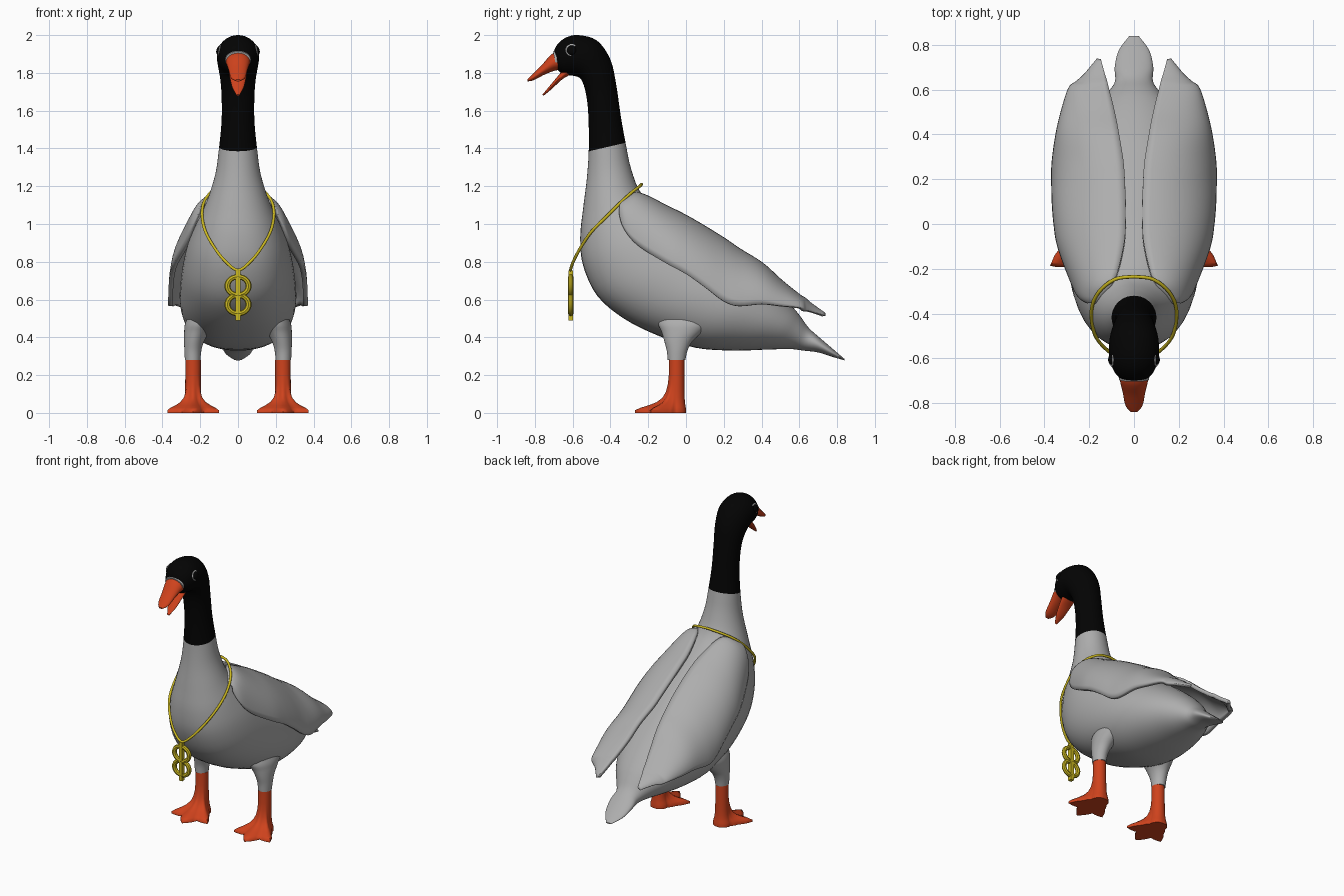
import bpy, bmesh, math
from mathutils import Vector

if "Cube" in bpy.data.objects:
    bpy.data.objects.remove(bpy.data.objects["Cube"])


def material(name, rgb):
    m = bpy.data.materials.new(name)
    m.diffuse_color = (*rgb, 1)
    m.use_nodes = True
    m.node_tree.nodes["Principled BSDF"].inputs["Base Color"].default_value = m.diffuse_color
    return m


GREY = material("grey", (0.42, 0.42, 0.42))
BLACK = material("black", (0.001, 0.001, 0.001))
ORANGE = material("orange", (0.62, 0.055, 0.012))
GOLD = material("gold", (0.6, 0.48, 0.015))


def smooth_rows(rows, n):
    """Catmull-Rom interpolation through rows of numbers, n steps per span."""
    out = []
    for i in range(len(rows) - 1):
        a, b, c, d = (rows[max(i - 1, 0)], rows[i], rows[i + 1],
                      rows[min(i + 2, len(rows) - 1)])
        for k in range(n):
            t = k / n
            out.append([0.5 * (2 * q + (r - p) * t + (2 * p - 5 * q + 4 * r - s) * t * t
                               + (3 * q - p - 3 * r + s) * t ** 3)
                        for p, q, r, s in zip(a, b, c, d)])
    return out + [list(rows[-1])]


def finish(ob, mat=GREY, mirror=False, angle=40):
    ob.data.materials.append(mat)
    bpy.ops.object.select_all(action='DESELECT')
    bpy.context.view_layer.objects.active = ob
    ob.select_set(True)
    bpy.ops.object.shade_smooth_by_angle(angle=math.radians(angle))
    if mirror:
        ob.modifiers.new("mirror", 'MIRROR')
    return ob


def loft(name, rings, mat=GREY, mirror=False, closed=True, thickness=0, angle=40):
    """Skin a list of point rings; closed rings get end caps."""
    bm = bmesh.new()
    vs = [[bm.verts.new(p) for p in ring] for ring in rings]
    n = len(vs[0])
    for a, b in zip(vs, vs[1:]):
        for i in range(n if closed else n - 1):
            j = (i + 1) % n
            bm.faces.new((a[i], a[j], b[j], b[i]))
    if closed:
        bm.faces.new(vs[0])
        bm.faces.new(vs[-1])
    bmesh.ops.recalc_face_normals(bm, faces=bm.faces)
    me = bpy.data.meshes.new(name)
    bm.to_mesh(me)
    bm.free()
    ob = bpy.data.objects.new(name, me)
    bpy.context.collection.objects.link(ob)
    if thickness:
        s = ob.modifiers.new("thickness", 'SOLIDIFY')
        s.thickness, s.offset = thickness, 0
    return finish(ob, mat, mirror, angle)


def section_rings(rows, seg=40):
    """Rows of (upper y, upper z, lower y, lower z, half width) to ovals.
    Wide sections get a slightly fuller underside."""
    rings = []
    for y1, z1, y2, z2, w in rows:
        up, lo = Vector((0, y1, z1)), Vector((0, y2, z2))
        mid, half = (up + lo) / 2, (up - lo) / 2
        full = 1 - .2 * min(1, max(0, (w - .13) / .17))
        ring = []
        for t in (2 * math.pi * i / seg for i in range(seg)):
            c, s = math.cos(t), math.sin(t)
            x = math.copysign(abs(s) ** (full if c < 0 else 1), s)
            ring.append(mid + half * c + Vector((w * x, 0, 0)))
        rings.append(ring)
    return rings


# Head, neck, body and tail: one continuous skin split at the colour line
sections = [
    (-.70, 1.91, -.69, 1.83, .05), (-.685, 1.945, -.655, 1.795, .08),
    (-.64, 1.985, -.60, 1.785, .105), (-.57, 2.0, -.565, 1.775, .112),
    (-.47, 1.97, -.545, 1.745, .108), (-.40, 1.87, -.53, 1.69, .095),
    (-.37, 1.74, -.52, 1.62, .087), (-.345, 1.57, -.515, 1.52, .087),
    (-.32, 1.43, -.515, 1.385, .10), (-.29, 1.29, -.525, 1.24, .12),
    (-.235, 1.16, -.545, 1.08, .165), (-.12, 1.07, -.56, .93, .22),
    (0, 1.0, -.545, .78, .265), (.10, .93, -.47, .62, .292),
    (.20, .86, -.33, .50, .305), (.30, .785, -.15, .41, .308),
    (.40, .71, .05, .345, .29), (.50, .625, .25, .33, .24),
    (.57, .555, .42, .335, .18), (.61, .505, .55, .338, .12),
    (.65, .45, .62, .33, .085), (.70, .405, .70, .32, .086),
    (.77, .345, .78, .295, .068), (.84, .285, .84, .278, .02)]
STEP = 4
skin = section_rings(smooth_rows(sections, STEP))
loft("head_and_neck", skin[:8 * STEP + 1], BLACK)
loft("body_and_tail", skin[8 * STEP:])

# Open beak with a pale band at its root
band = [(-.66, 1.94, -.64, 1.81, .072), (-.704, 1.913, -.685, 1.825, .067)]
upper = [(-.655, 1.925, -.62, 1.80, .068), (-.71, 1.90, -.675, 1.815, .064),
         (-.765, 1.84, -.74, 1.795, .05), (-.815, 1.79, -.805, 1.762, .038),
         (-.84, 1.765, -.838, 1.755, .014)]
lower = [(-.635, 1.835, -.615, 1.79, .05), (-.685, 1.775, -.66, 1.762, .042),
         (-.725, 1.727, -.708, 1.717, .03), (-.76, 1.685, -.755, 1.678, .008)]
loft("beak_band", section_rings(band, 24))
loft("upper_beak", section_rings(smooth_rows(upper, 4), 24), ORANGE)
loft("lower_beak", section_rings(smooth_rows(lower, 4), 24), ORANGE)

# Eyes with pale rims
bpy.ops.mesh.primitive_uv_sphere_add(segments=20, ring_count=12, radius=.026)
eye = bpy.context.object
eye.name = "eyes"
bpy.ops.mesh.primitive_torus_add(major_radius=.027, minor_radius=.006,
                                 major_segments=24, minor_segments=8)
rim = bpy.context.object
rim.name = "eye_rims"
for ob, mat in ((eye, BLACK), (rim, GREY)):
    for v in ob.data.vertices:
        x, y, z = v.co
        v.co = (.099 + z * .6 - y * .2, -.605 + x, 1.92 + y)
    finish(ob, mat, mirror=True)

# Wings: thin shells arching from the back ridge to the scalloped lower edge
# rows of (y, inner x, inner z, outer x, outer z)
stations = [
    (-.345, .165, 1.10, .20, 1.06), (-.32, .145, 1.125, .24, .97),
    (-.25, .085, 1.155, .275, .885), (-.10, .045, 1.085, .33, .79),
    (0, .037, 1.035, .347, .735), (.10, .037, .977, .355, .665),
    (.20, .041, .915, .357, .59), (.28, .047, .86, .355, .565),
    (.40, .067, .785, .338, .575), (.50, .087, .695, .315, .565),
    (.60, .112, .615, .283, .555), (.625, .118, .60, .255, .54),
    (.66, .129, .57, .215, .535), (.73, .148, .52, .157, .512)]
wing = []
for y, xi, zi, xo, zo in smooth_rows(stations, 4):
    arc = [math.pi / 2 * k / 14 for k in range(15)]
    wing.append([(xi + (xo - xi) * math.sin(t), y, zo + (zi - zo) * math.cos(t))
                 for t in arc])
loft("wings", wing, mirror=True, closed=False, thickness=.025)

# Thighs blending into the belly: (z, x, y, radius x, radius y)
thigh = [(.28, .24, -.05, .041, .047), (.33, .239, -.047, .045, .055),
         (.38, .232, -.04, .053, .075), (.43, .217, -.02, .068, .11),
         (.48, .195, 0, .083, .15), (.56, .15, .03, .09, .18)]
angles = [2 * math.pi * i / 48 for i in range(48)]
loft("thighs", [[(x + rx * math.sin(t), y - ry * math.cos(t), z) for t in angles]
                for z, x, y, rx, ry in smooth_rows(thigh, 4)], mirror=True)

# Shanks flaring into three-toed webbed feet
toes = [(0, .22), (22.5, .15), (45, .193), (60, .10), (82.5, .06), (180, .05)]


def toe_radius(t):
    d = abs((math.degrees(t) + 180) % 360 - 180)
    for (a, ra), (b, rb) in zip(toes, toes[1:]):
        if d <= b + 1e-6:
            return ra + (rb - ra) * (d - a) / (b - a)
    return toes[-1][1]


levels = [(.28, 0), (.20, 0), (.15, .03), (.11, .09), (.08, .19), (.057, .36),
          (.04, .6), (.027, .84), (.014, 1), (0, 1)]
feet = []
for z, f in levels:
    radii = [(1 - f) * .041 + f * toe_radius(t) for t in angles]
    feet.append([(.238 + r * math.sin(t), -.05 - r * math.cos(t), z)
                 for r, t in zip(radii, angles)])
loft("legs_and_feet", feet, ORANGE, mirror=True, angle=60)

# Chain around the neck
half = [(0, -.235, 1.21), (.08, -.245, 1.20), (.145, -.29, 1.165), (.182, -.35, 1.11),
        (.19, -.42, 1.04), (.172, -.50, .96), (.125, -.558, .875), (.065, -.597, .80),
        (0, -.612, .755)]
path = half + [(-x, y, z) for x, y, z in half[-2:0:-1]] + [half[0]]
points = smooth_rows(path, 6)[:-1]
cu = bpy.data.curves.new("chain", 'CURVE')
cu.dimensions, cu.bevel_depth, cu.bevel_resolution = '3D', .008, 2
sp = cu.splines.new('POLY')
sp.points.add(len(points) - 1)
for p, co in zip(sp.points, points):
    p.co = (*co, 1)
sp.use_cyclic_u = True
cu.materials.append(GOLD)
bpy.context.collection.objects.link(bpy.data.objects.new("chain", cu))

# Plain ornamental pendant: two links on a bar
for name, z in (("pendant_upper_link", .672), ("pendant_lower_link", .574)):
    bpy.ops.mesh.primitive_torus_add(major_radius=.05, minor_radius=.014,
                                     major_segments=32, minor_segments=8,
                                     location=(0, -.61, z), rotation=(math.pi / 2, 0, 0))
    bpy.context.object.name = name
    bpy.context.object.scale = (1.12, .98, 1)
    finish(bpy.context.object, GOLD)
bpy.ops.mesh.primitive_cube_add(size=1, location=(0, -.61, .622))
bar = bpy.context.object
bar.name = "pendant_bar"
bar.scale = (.024, .026, .264)
finish(bar, GOLD)
